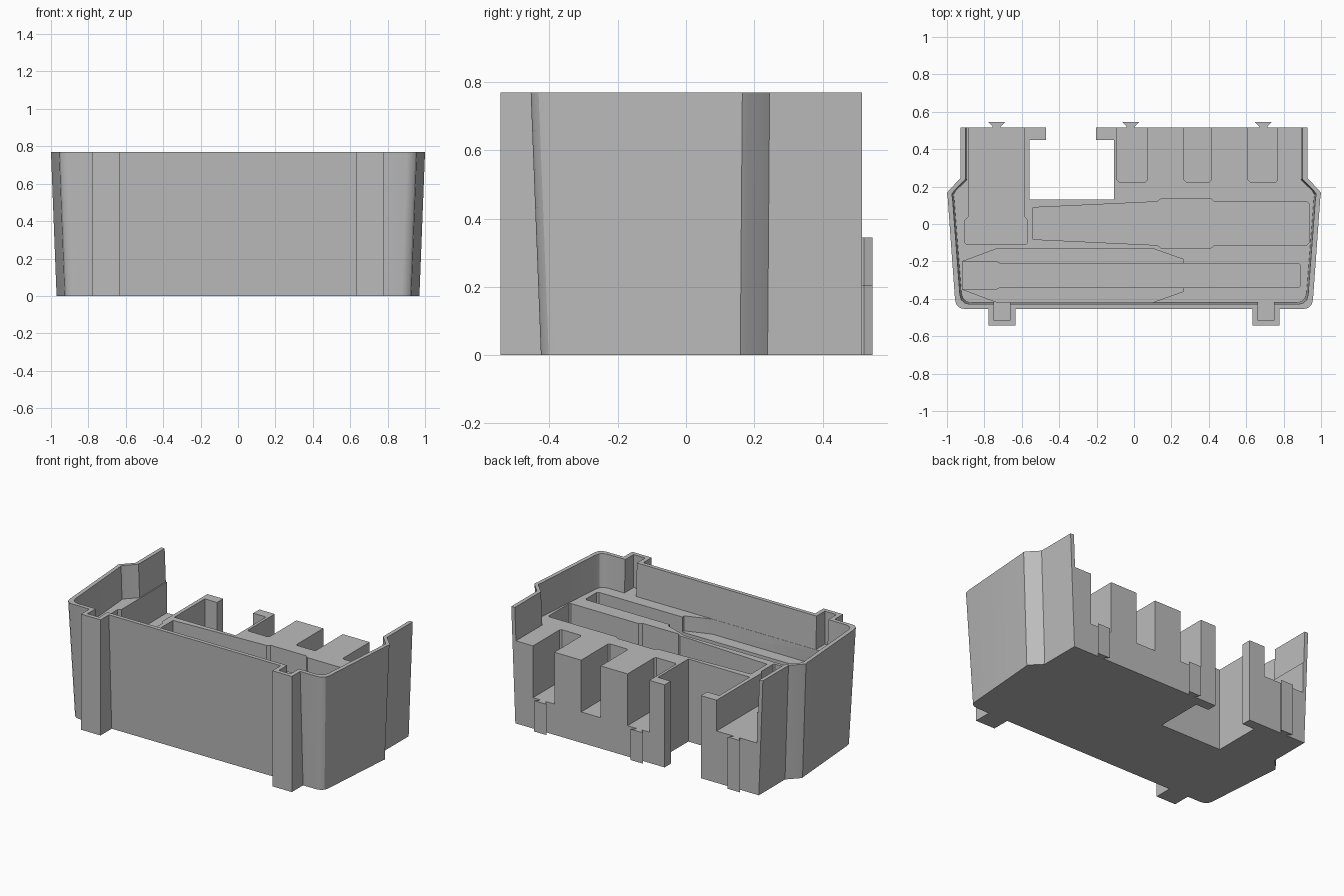
import bpy
import bmesh

if "Cube" in bpy.data.objects:
    bpy.data.objects.remove(bpy.data.objects["Cube"], do_unlink=True)

HEIGHT, DECK, BACK = 0.77, 0.55, 0.515
DRAFT, WALL = 0.03, 0.026

grey = bpy.data.materials.new("plain grey")
grey.use_nodes = True
grey.diffuse_color = (0.5, 0.5, 0.5, 1)
grey.node_tree.nodes["Principled BSDF"].inputs["Base Color"].default_value = (0.5, 0.5, 0.5, 1)


def loft(name, low, high, z0, z1):
    """Closed solid between two outlines with equal point counts."""
    bm = bmesh.new()
    a = [bm.verts.new((x, y, z0)) for x, y in low]
    b = [bm.verts.new((x, y, z1)) for x, y in high]
    bm.faces.new(a[::-1])
    bm.faces.new(b)
    for i in range(len(a)):
        j = (i + 1) % len(a)
        bm.faces.new((a[i], a[j], b[j], b[i]))
    bmesh.ops.recalc_face_normals(bm, faces=bm.faces)
    mesh = bpy.data.meshes.new(name)
    bm.to_mesh(mesh)
    bm.free()
    mesh.materials.append(grey)
    obj = bpy.data.objects.new(name, mesh)
    bpy.context.collection.objects.link(obj)
    return obj


def prism(name, outline, z0, z1):
    return loft(name, outline, outline, z0, z1)


def rect(x0, x1, y0, y1):
    return [(x0, y0), (x1, y0), (x1, y1), (x0, y1)]


def combine(target, tool, operation):
    mod = target.modifiers.new(operation, 'BOOLEAN')
    mod.operation, mod.solver, mod.object = operation, 'EXACT', tool
    bpy.context.view_layer.objects.active = target
    bpy.ops.object.modifier_apply(modifier=mod.name)
    bpy.data.objects.remove(tool, do_unlink=True)


# Half outline at the rim, from the front corner to the back edge
HALF = [(0.905, -0.455), (0.93, -0.449), (0.949, -0.432), (0.957, -0.405),
        (0.996, 0.14), (1.0, 0.165), (0.988, 0.182), (0.927, 0.245)]


def outline(z, inset, back):
    """Mirrored outline, drawn in by the wall draft and an inset."""
    o = inset + DRAFT * (1 - z / HEIGHT)
    side = [(x - o, y + o if y < -0.35 else y - o * 0.2) for x, y in HALF]
    side.append((side[-1][0], back))
    return side + [(-x, y) for x, y in reversed(side)]


# Tapered body with two hollow ribs on the front
body = loft("tray_body", outline(0, 0, BACK), outline(HEIGHT, 0, BACK), 0, HEIGHT)
for s in (-1, 1):
    x = s * 0.705
    combine(body, prism("rib", rect(x - 0.072, x + 0.072, -0.543, -0.38), 0, HEIGHT), 'UNION')

# Main cavity above the deck, open at the back
TOP = 0.9
combine(body, loft("cavity", outline(DECK, WALL, 0.7), outline(TOP, WALL, 0.7), DECK, TOP), 'DIFFERENCE')
for s in (-1, 1):
    x = s * 0.705
    combine(body, prism("rib_hollow", rect(x - 0.043, x + 0.043, -0.516, -0.38), DECK, TOP), 'DIFFERENCE')

# Opening through the back, with a narrow mouth between two feet
combine(body, prism("opening", [
    (-0.56, 0.13), (-0.108, 0.13), (-0.108, 0.45), (-0.203, 0.45),
    (-0.203, 0.7), (-0.47, 0.7), (-0.47, 0.45), (-0.56, 0.45)], -0.2, TOP), 'DIFFERENCE')

# Three back pockets with clipped inner corners
for x0, x1 in ((-0.09, 0.07), (0.268, 0.412), (0.61, 0.767)):
    combine(body, prism("pocket", [
        (x0, 0.7), (x0, 0.235), (x0 + 0.01, 0.225), (x1 - 0.01, 0.225),
        (x1, 0.235), (x1, 0.7)], 0.205, TOP), 'DIFFERENCE')

# Side compartment, open at the back
combine(body, prism("compartment", [
    (-0.885, 0.7), (-0.885, 0.04), (-0.903, 0.02), (-0.903, -0.1), (-0.893, -0.11),
    (-0.58, -0.11), (-0.57, -0.1), (-0.57, 0.02), (-0.586, 0.04), (-0.586, 0.7)],
    0.345, DECK + 0.1), 'DIFFERENCE')


def mirrored_trough(name, edge, middle, floor):
    """Recess symmetric about the line y = middle."""
    points = [(x, middle + d) for x, d in edge]
    points += [(x, middle - d) for x, d in reversed(edge)]
    combine(body, prism(name, points, floor, DECK + 0.1), 'DIFFERENCE')


# Long tool recesses in the deck
mirrored_trough("rear_trough", [
    (-0.54, 0.085), (0.125, 0.116), (0.145, 0.132), (0.41, 0.132),
    (0.43, 0.115), (0.925, 0.115), (0.935, 0.105)], 0.003, 0.3)
mirrored_trough("front_shelf", [
    (-0.918, 0.074), (-0.73, 0.144), (0.1, 0.144), (0.265, 0.085), (0.265, 0.05)], -0.275, 0.45)
mirrored_trough("front_channel", [
    (-0.918, 0.073), (-0.735, 0.073), (-0.72, 0.065), (0.88, 0.065), (0.89, 0.055)], -0.275, 0.3)

# Dovetail pins on the back
for x, top in ((-0.735, 0.345), (-0.018, 0.205), (0.692, 0.205)):
    y = BACK - 0.005
    combine(body, prism("pin", [
        (x - 0.022, y), (x + 0.022, y), (x + 0.022, y + 0.012), (x + 0.046, 0.546),
        (x - 0.046, 0.546), (x - 0.022, y + 0.012)], 0, top), 'UNION')

bpy.ops.object.select_all(action='DESELECT')
body.select_set(True)
bpy.context.view_layer.objects.active = body
bpy.ops.object.shade_smooth_by_angle()
